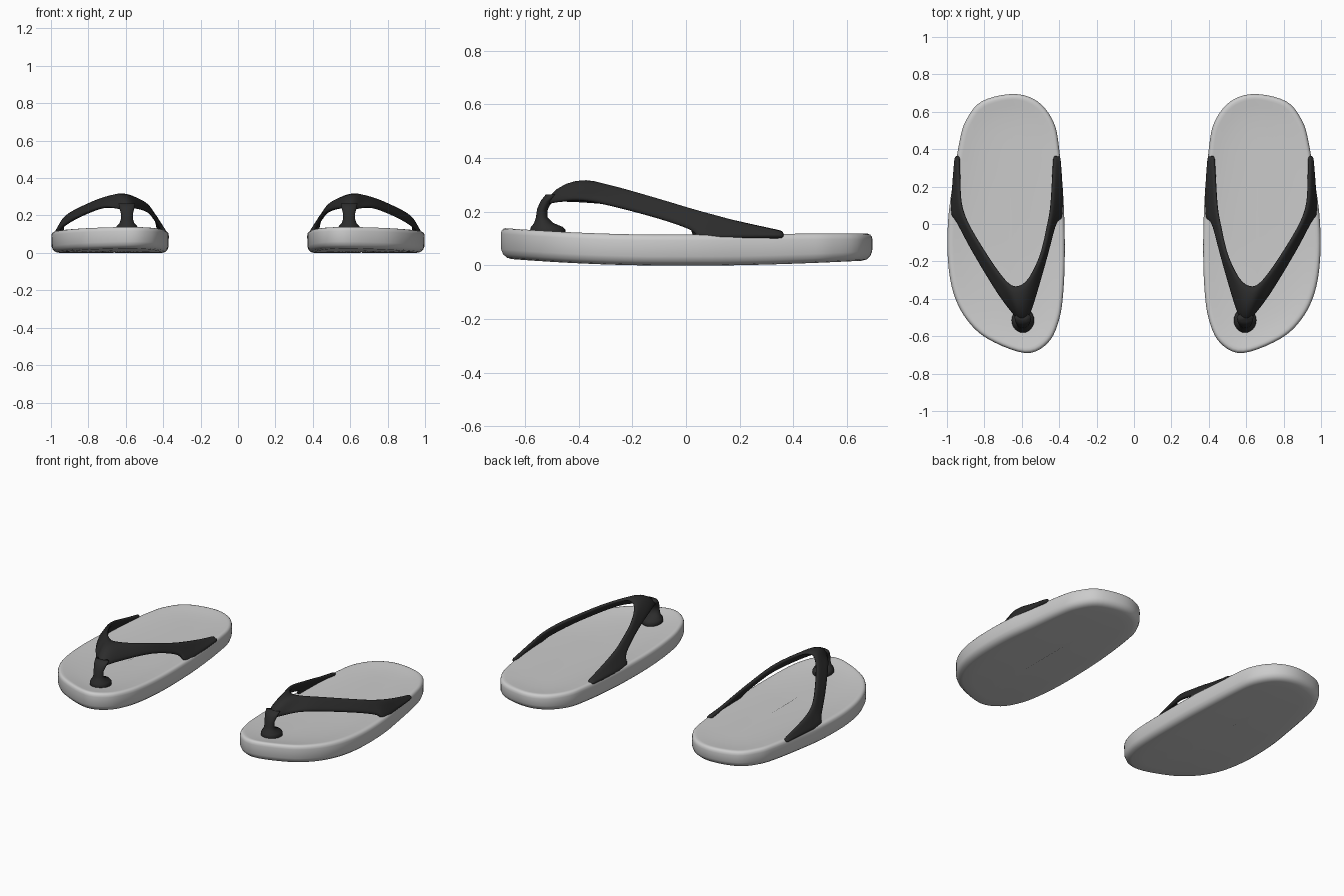
import bpy, bmesh, math
from mathutils import Vector

if "Cube" in bpy.data.objects:
    bpy.data.objects.remove(bpy.data.objects["Cube"])


def spline(pts, n, closed=False):
    """Catmull-Rom samples through pts, n per span."""
    p = [Vector(q) for q in pts]
    if not closed:
        p = [2 * p[0] - p[1]] + p + [2 * p[-1] - p[-2]]
    m, out = len(p), []
    for i in (range(m) if closed else range(1, m - 2)):
        a, b, c, d = (p[(i + k) % m] for k in (-1, 0, 1, 2))
        for s in range(n):
            t = s / n
            out.append(0.5 * (2 * b + (c - a) * t + (2 * a - 5 * b + 4 * c - d) * t * t
                              + (3 * b - a - 3 * c + d) * t ** 3))
    if not closed:
        out.append(p[-2])
    return out


def make_object(name, rows, closed=False, cap=False, mat=None, thick=0, subdiv=0):
    """Skin rows of points, then mirror to make the pair."""
    bm = bmesh.new()
    vs = [[bm.verts.new(p) for p in r] for r in rows]
    n = len(rows[0])
    for a, b in zip(vs, vs[1:]):
        for i in range(n if closed else n - 1):
            j = (i + 1) % n
            bm.faces.new((a[i], a[j], b[j], b[i]))
    if cap:
        bm.faces.new(vs[0][::-1])
        bm.faces.new(vs[-1])
    bmesh.ops.recalc_face_normals(bm, faces=bm.faces)
    me = bpy.data.meshes.new(name)
    bm.to_mesh(me)
    bm.free()
    ob = bpy.data.objects.new(name, me)
    bpy.context.collection.objects.link(ob)
    for f in me.polygons:
        f.use_smooth = True
    if mat:
        me.materials.append(mat)
    if thick:
        s = ob.modifiers.new("thickness", 'SOLIDIFY')
        s.thickness, s.offset = thick, 0
    if subdiv:
        ob.modifiers.new("smooth", 'SUBSURF').levels = subdiv
        ob.modifiers["smooth"].render_levels = subdiv
    ob.modifiers.new("pair", 'MIRROR').use_mirror_merge = False
    return ob


black = bpy.data.materials.new("black_rubber")
black.diffuse_color = (0.025, 0.025, 0.025, 1)
black.use_nodes = True
black.node_tree.nodes["Principled BSDF"].inputs["Base Color"].default_value = black.diffuse_color

# Sole: foot outline stacked in inset rings, curling up at toe and heel
outline = spline([(.645, .695), (.815, .655), (.9, .55), (.935, .43), (.965, .24), (.993, .03),
                  (.995, -.19), (.965, -.37), (.895, -.51), (.78, -.615), (.58, -.69), (.46, -.635),
                  (.4, -.51), (.377, -.35), (.37, -.13), (.377, .13), (.4, .4), (.43, .545),
                  (.515, .655)], 5, closed=True)


def bottom(y):
    return .07 * max(0, -y - .1) ** 1.8 + .045 * max(0, y - .1) ** 1.6


def top(y):
    return .115 + .065 * max(0, -y - .1) ** 1.8 + .004 * math.exp(-((y - .55) / .3) ** 2)


def ring(inset, z_func):
    out = []
    for p in outline:
        x = .66 + (p.x - .66) * (1 - inset / .31)
        y = p.y * (1 - inset / .69)
        out.append((x, y, z_func(y)))
    return out


rings = [ring(i, lambda y, d=d: bottom(y) + d)
         for i, d in ((.305, 0), (.2, 0), (.1, 0), (.04, 0), (.022, .004), (.008, .016), (.001, .034))]
rings += [ring(i, lambda y, d=d: top(y) - d)
          for i, d in ((0, .022), (.003, .01), (.009, .003), (.018, 0), (.03, .001), (.06, .005),
                       (.12, .01), (.2, .012), (.305, .012))]
make_object("sole", rings, closed=True, cap=True)

# Strap: one band swept from outer anchor round the toe to inner anchor
upper = spline([(.935, .365, .122), (.932, .22, .158), (.925, .12, .186), (.9, .03, .21),
                (.85, -.065, .238), (.75, -.22, .283), (.68, -.305, .304), (.63, -.33, .306),
                (.57, -.295, .3), (.5, -.17, .268), (.46, 0, .216), (.445, .1, .19),
                (.437, .22, .158), (.43, .365, .122)], 4)
lower = spline([(.955, .365, .105), (.968, .2, .102), (.975, .06, .1), (.945, .01, .135),
                (.86, -.15, .188), (.725, -.375, .242), (.645, -.48, .235), (.592, -.53, .22),
                (.55, -.46, .237), (.472, -.19, .215), (.42, 0, .15), (.385, .04, .1),
                (.385, .2, .102), (.395, .365, .108)], 4)
band = []
for k, (u, l) in enumerate(zip(upper, lower)):
    w = math.exp(-((k - 28) / 4) ** 2)      # crown over the toe post
    mid = [u.lerp(l, t) + Vector((0, -.018, .038)) * w * math.sin(math.pi * t)
           for t in (.33, .67)]
    band.append([u, *mid, l])
make_object("strap", band, mat=black, thick=.022, subdiv=1)

# Toe post: flared elliptical stem rising from the foot bed
post = []
for y, z, rx, ry in ((-.515, .1, .06, .066), (-.515, .132, .06, .066), (-.518, .143, .055, .06),
                     (-.53, .158, .04, .036), (-.538, .18, .032, .021), (-.535, .21, .032, .02),
                     (-.52, .24, .04, .022), (-.5, .265, .045, .022)):
    post.append([(.594 + rx * math.cos(a), y + ry * math.sin(a), z)
                 for a in (i * math.tau / 24 for i in range(24))])
make_object("toe_post", post, closed=True, cap=True, mat=black)
